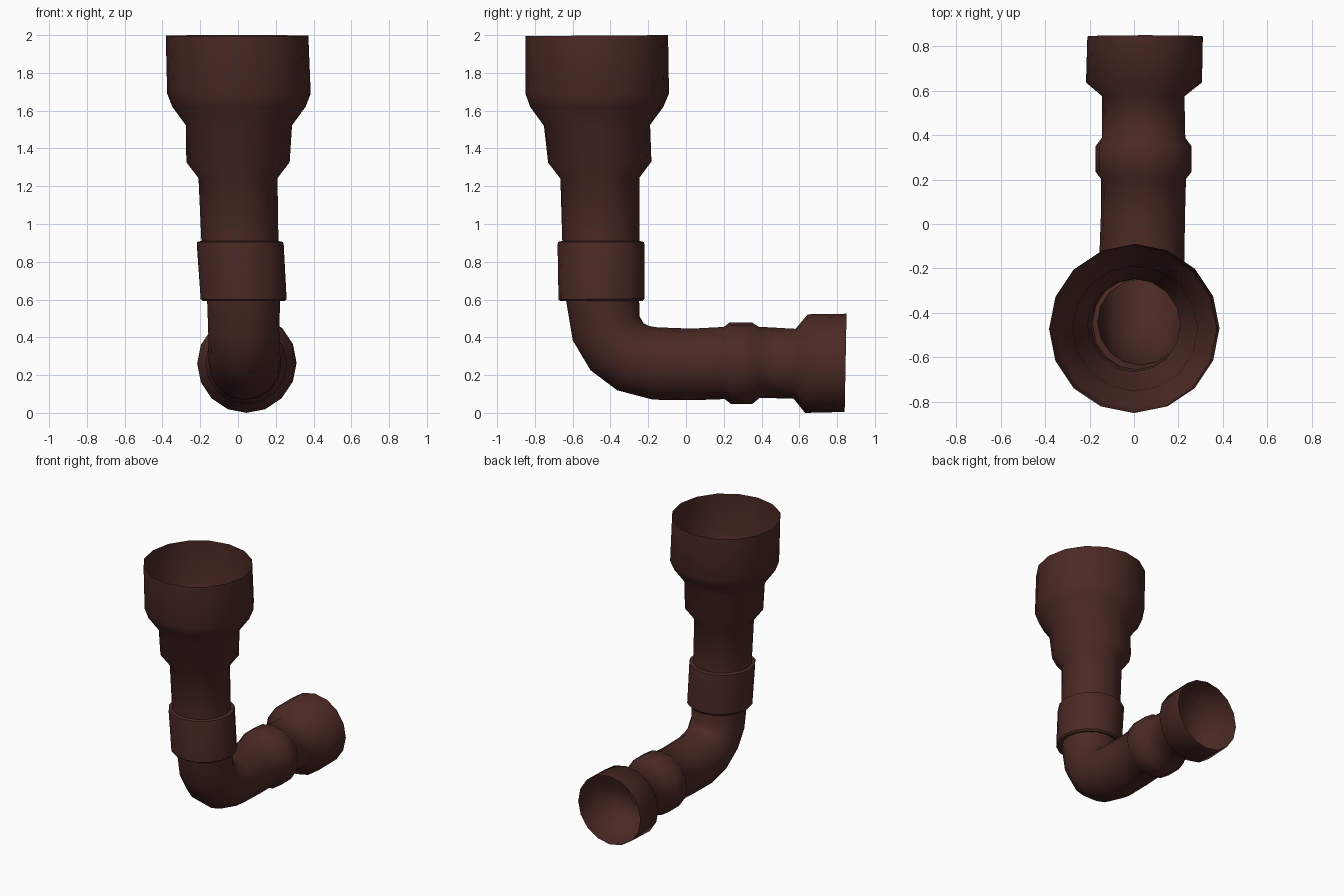
import bpy, bmesh, math
from mathutils import Vector

SIDES = 16
mat = bpy.data.materials.new("dark_brown_clay")
mat.diffuse_color = (0.07, 0.022, 0.018, 1)


def tube(name, rings, angle):
    """Loft open rings; each is (x centre, outer y, outer z, inner y, inner z)."""
    bm = bmesh.new()
    loops = []
    for x, oy, oz, iy, iz in rings:
        a, b = Vector((x, oy, oz)), Vector((x, iy, iz))
        c, u = (a + b) / 2, (a - b) / 2
        v = Vector((u.length, 0, 0))
        loops.append([bm.verts.new(c + u * math.cos(t) + v * math.sin(t))
                      for t in (2 * math.pi * k / SIDES for k in range(SIDES))])
    # Faces wind so that the walls point outward
    for p, q in zip(loops, loops[1:]):
        for k in range(SIDES):
            n = (k + 1) % SIDES
            bm.faces.new((p[k], q[k], q[n], p[n]))
    bm.normal_update()
    bm.faces.ensure_lookup_table()
    f = bm.faces[-1]
    centre = sum((v.co for v in loops[-1]), Vector()) / SIDES
    if f.normal.dot(f.calc_center_median() - centre) < 0:
        bmesh.ops.reverse_faces(bm, faces=bm.faces[:])
    me = bpy.data.meshes.new(name)
    bm.to_mesh(me)
    bm.free()
    ob = bpy.data.objects.new(name, me)
    bpy.context.collection.objects.link(ob)
    me.materials.append(mat)
    bpy.ops.object.select_all(action='DESELECT')
    ob.select_set(True)
    bpy.context.view_layer.objects.active = ob
    bpy.ops.object.shade_smooth_by_angle(angle=math.radians(angle))


# Stepped upright pipe with wide open mouth
tube("upper_pipe", [
    (-0.005, -0.85, 1.995, -0.095, 2.0),
    (0.005, -0.85, 1.69, -0.09, 1.69),
    (0.005, -0.825, 1.62, -0.12, 1.62),
    (0.005, -0.752, 1.52, -0.19, 1.525),
    (0.0, -0.73, 1.325, -0.183, 1.33),
    (0.0, -0.665, 1.24, -0.247, 1.245),
    (0.01, -0.655, 0.91, -0.247, 0.91),
], 60)

# Sleeve around the joint, slightly tilted (outer wall first to last)
tube("joint_collar", [
    (0.01, -0.655, 0.91, -0.247, 0.91),
    (0.01, -0.678, 0.905, -0.222, 0.905),
    (0.012, -0.68, 0.89, -0.22, 0.89),
    (0.03, -0.675, 0.60, -0.22, 0.605),
    (0.03, -0.665, 0.592, -0.23, 0.592),
    (0.03, -0.635, 0.597, -0.248, 0.597),
], 35)

# The collar's underside decides its winding, so check the wall directly
collar = bpy.data.objects["joint_collar"].data
wall = collar.polygons[2 * SIDES]
if wall.normal.dot(wall.center - Vector((0.02, -0.449, 0.75))) < 0:
    collar.flip_normals()

# Elbow, horizontal pipe, bulge and flared outlet
tube("elbow_and_outlet", [
    (0.03, -0.635, 0.597, -0.248, 0.597),
    (0.03, -0.60, 0.385, -0.245, 0.51),
    (0.032, -0.505, 0.225, -0.225, 0.475),
    (0.035, -0.365, 0.12, -0.195, 0.46),
    (0.035, -0.175, 0.07, -0.155, 0.453),
    (0.04, 0.03, 0.067, 0.03, 0.446),
    (0.043, 0.205, 0.073, 0.20, 0.455),
    (0.043, 0.24, 0.046, 0.23, 0.478),
    (0.043, 0.35, 0.046, 0.35, 0.478),
    (0.043, 0.39, 0.08, 0.385, 0.456),
    (0.042, 0.57, 0.075, 0.58, 0.445),
    (0.045, 0.63, 0.0, 0.645, 0.522),
    (0.05, 0.84, 0.005, 0.85, 0.525),
], 60)
